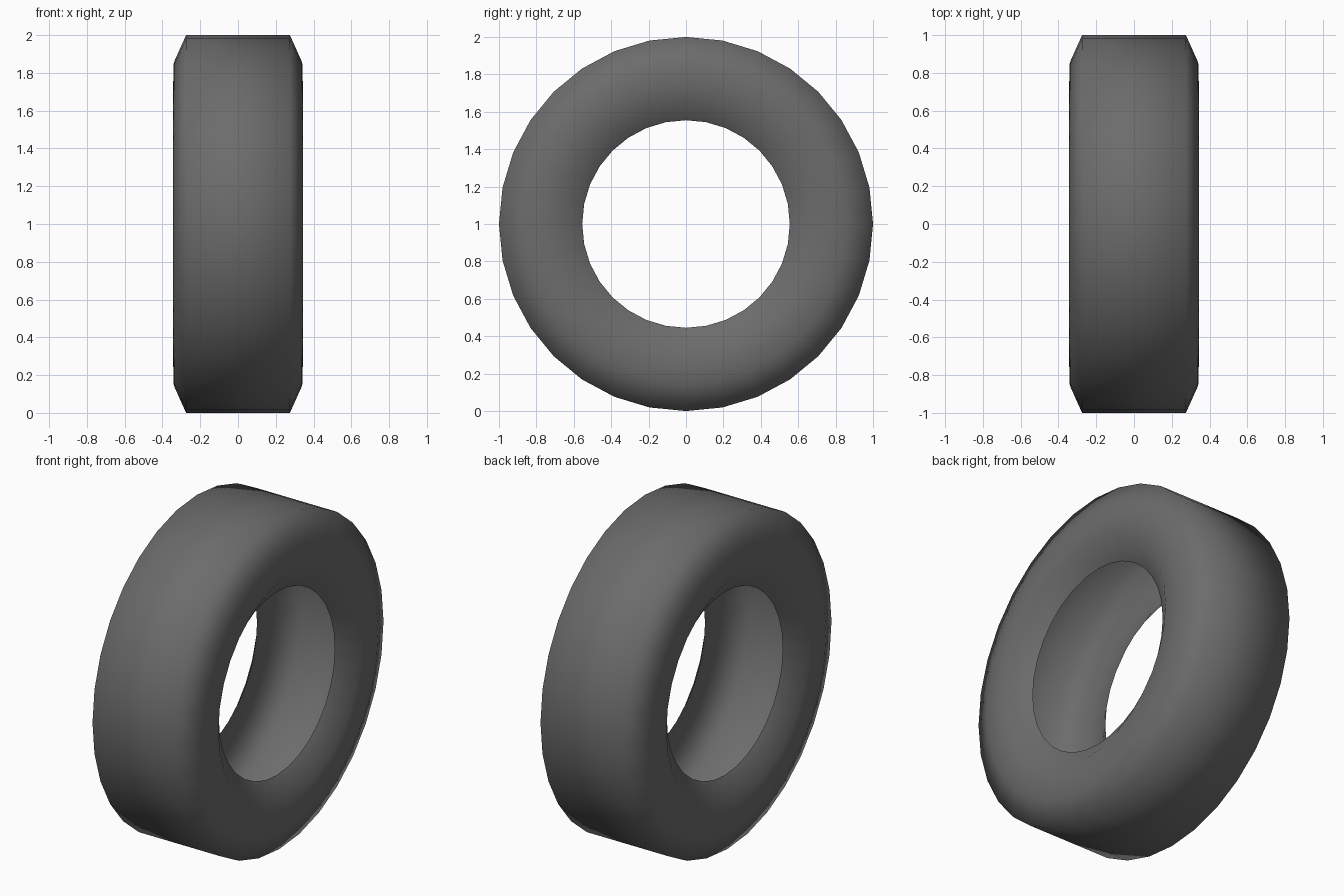
import bpy, bmesh
from math import sin, cos, pi

if "Cube" in bpy.data.objects:
    bpy.data.objects.remove(bpy.data.objects["Cube"])

SEGMENTS = 32
# half cross-section (x, radius): inner bead, sidewall, shoulder, tread edge
half = [(0.26, 0.555), (0.345, 0.68), (0.34, 0.855), (0.275, 1.0)]
profile = half + [(-x, r) for x, r in reversed(half)]

# hollow tyre shell, open towards the hub, spun round the x axis
bm = bmesh.new()
rings = []
for i in range(SEGMENTS):
    a = 2 * pi * i / SEGMENTS
    rings.append([bm.verts.new((x, r * sin(a), 1 + r * cos(a))) for x, r in profile])
for i in range(SEGMENTS):
    a, b = rings[i], rings[(i + 1) % SEGMENTS]
    for j in range(len(profile) - 1):
        f = bm.faces.new((a[j], a[j + 1], b[j + 1], b[j]))
        f.smooth = True

# make every face point away from the middle of the tyre's cross-section
bm.normal_update()
for f in bm.faces:
    c = f.calc_center_median()
    radial = c.copy()
    radial.x = 0
    radial.z -= 1
    core = radial.normalized() * 0.77
    core.z += 1
    if f.normal.dot(c - core) < 0:
        f.normal_flip()

mesh = bpy.data.meshes.new("tyre")
bm.to_mesh(mesh)
bm.free()
tyre = bpy.data.objects.new("tyre", mesh)
bpy.context.collection.objects.link(tyre)

# dark rubber
rubber = bpy.data.materials.new("rubber")
rubber.diffuse_color = (0.15, 0.15, 0.15, 1)
rubber.use_nodes = True
rubber.node_tree.nodes["Principled BSDF"].inputs["Base Color"].default_value = rubber.diffuse_color
mesh.materials.append(rubber)
